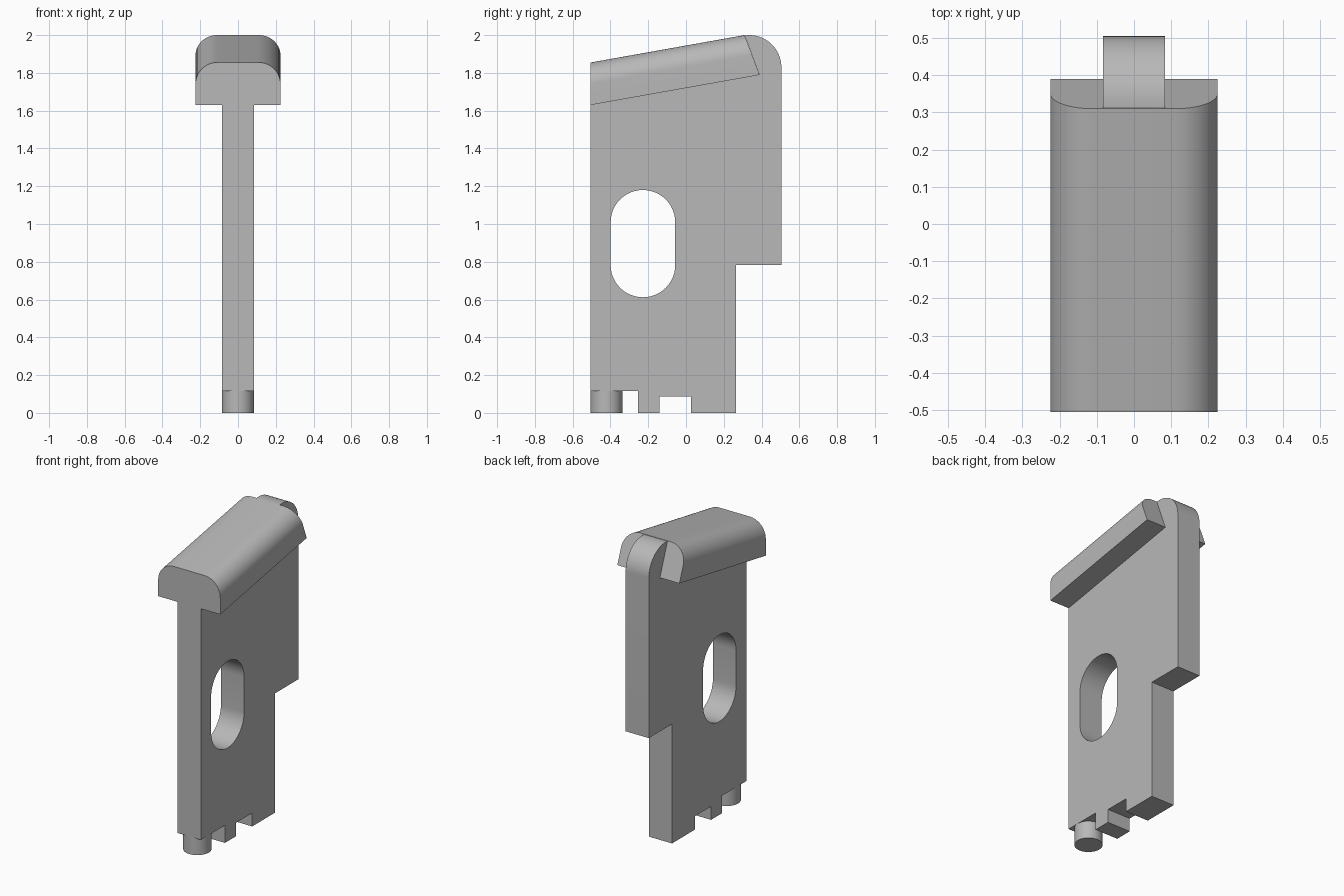
import bpy, bmesh
from math import cos, sin, radians
from mathutils import Vector

if "Cube" in bpy.data.objects:
    bpy.data.objects.remove(bpy.data.objects["Cube"], do_unlink=True)

grey = bpy.data.materials.new("plain grey")
grey.use_nodes = True
COLOUR = (0.48, 0.48, 0.48, 1)
grey.diffuse_color = COLOUR
grey.node_tree.nodes["Principled BSDF"].inputs["Base Color"].default_value = COLOUR

HALF = 0.084      # half plate thickness
FRONT = -0.505    # front plane


def arc(cx, cy, r, start, end, steps=16):
    angles = [radians(start + (end - start) * i / steps) for i in range(steps + 1)]
    return [(cx + r * cos(a), cy + r * sin(a)) for a in angles]


def finish(bm, name):
    bmesh.ops.recalc_face_normals(bm, faces=bm.faces)
    mesh = bpy.data.meshes.new(name)
    bm.to_mesh(mesh)
    bm.free()
    mesh.materials.append(grey)
    obj = bpy.data.objects.new(name, mesh)
    bpy.context.collection.objects.link(obj)
    bpy.ops.object.select_all(action="DESELECT")
    obj.select_set(True)
    bpy.context.view_layer.objects.active = obj
    bpy.ops.object.shade_smooth_by_angle(angle=radians(30))
    return obj


# Plate: stepped outline with a slot, extruded across x
outline = [(FRONT, 0.115), (-0.255, 0.115), (-0.255, 0), (-0.14, 0),
           (-0.14, 0.088), (0.027, 0.088), (0.027, 0), (0.265, 0),
           (0.265, 0.782), (0.505, 0.782)]
outline += arc(0.335, 1.83, 0.17, 0, 98)
outline += [(0.39, 1.79), (FRONT, 1.63)]
slot = arc(-0.228, 1.009, 0.171, 0, 180, 24) + arc(-0.228, 0.783, 0.171, 180, 360, 24)

bm = bmesh.new()
edges = []
for loop in (outline, slot):
    verts = [bm.verts.new((-HALF, y, z)) for y, z in loop]
    edges += [bm.edges.new((v, verts[i - 1])) for i, v in enumerate(verts)]
bmesh.ops.triangle_fill(bm, edges=edges, use_beauty=True, normal=Vector((1, 0, 0)))
grown = bmesh.ops.extrude_face_region(bm, geom=bm.faces[:])["geom"]
bmesh.ops.translate(bm, vec=(2 * HALF, 0, 0),
                    verts=[g for g in grown if isinstance(g, bmesh.types.BMVert)])
finish(bm, "slotted_plate")

# Cap: rounded section swept up a slope, with a leaning rear end
DEPTH, RADIUS, WIDTH = 0.225, 0.115, 0.225
section = [(WIDTH, -DEPTH)]
section += arc(WIDTH - RADIUS, -RADIUS, RADIUS, 0, 90)
section += arc(RADIUS - WIDTH, -RADIUS, RADIUS, 90, 180)
section += [(-WIDTH, -DEPTH)]

bm = bmesh.new()
near, far = [], []
for x, drop in section:
    back = 0.31 - 0.08 * drop / DEPTH
    near.append(bm.verts.new((x, FRONT, 1.855 + drop)))
    far.append(bm.verts.new((x, back, 1.855 + drop + 0.178 * (back - FRONT))))
bm.faces.new(near)
bm.faces.new(far)
for i in range(len(near)):
    bm.faces.new((near[i - 1], near[i], far[i], far[i - 1]))
finish(bm, "sloped_cap")

# Peg under the front corner
bm = bmesh.new()
bmesh.ops.create_cone(bm, cap_ends=True, segments=48, radius1=HALF, radius2=HALF, depth=0.115)
peg = finish(bm, "round_peg")
peg.location = (0, FRONT + HALF, 0.0575)
